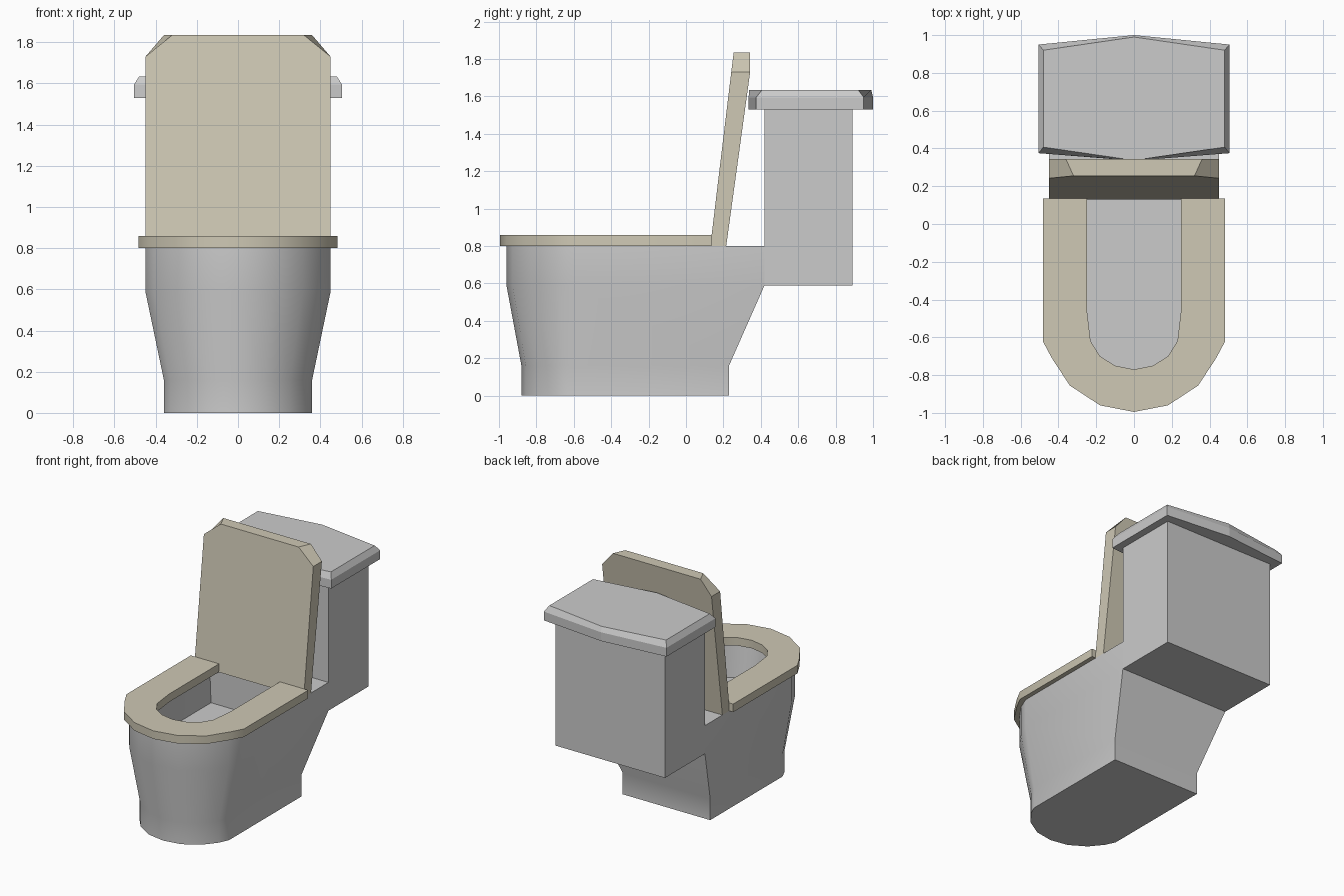
import bpy, bmesh, math

if "Cube" in bpy.data.objects:
    bpy.data.objects.remove(bpy.data.objects["Cube"])


def loft(name, loops, smooth=True, color=None):
    """Bridge closed loops of equal length in order and cap both ends."""
    bm = bmesh.new()
    rings = [[bm.verts.new(p) for p in loop] for loop in loops]
    n = len(rings[0])
    for a, b in zip(rings, rings[1:]):
        for i in range(n):
            j = (i + 1) % n
            bm.faces.new((a[i], a[j], b[j], b[i]))
    bm.faces.new(rings[0][::-1])
    bm.faces.new(rings[-1])
    bmesh.ops.recalc_face_normals(bm, faces=bm.faces[:])
    mesh = bpy.data.meshes.new(name)
    bm.to_mesh(mesh)
    bm.free()
    ob = bpy.data.objects.new(name, mesh)
    bpy.context.collection.objects.link(ob)
    if color:
        mat = bpy.data.materials.get("seat_tan") or bpy.data.materials.new("seat_tan")
        mat.diffuse_color = color
        mat.use_nodes = True
        mat.node_tree.nodes["Principled BSDF"].inputs["Base Color"].default_value = mat.diffuse_color
        mesh.materials.append(mat)
    if smooth:
        bpy.ops.object.select_all(action='DESELECT')
        bpy.context.view_layer.objects.active = ob
        ob.select_set(True)
        bpy.ops.object.shade_smooth_by_angle(angle=math.radians(35))
    return ob


def mirrored(half):
    """Half outline from the right back to the centre front, mirrored to the left."""
    return half + [(-x, y) for x, y in half[-2::-1]]


def u_shape(width, front, shoulder, back):
    arc = [(1, 0), (0.91, 0.27), (0.70, 0.63), (0.37, 0.91), (0, 1)]
    return mirrored([(width, back)] +
                    [(width * u, shoulder + (front - shoulder) * v) for u, v in arc])


def at(outline, z):
    return [(x, y, z) for x, y in outline]


TAN = (0.62, 0.58, 0.46, 1)

# bowl: outside from the foot up, over the rim, then down into the basin
foot = u_shape(0.36, -0.88, -0.62, 0.23)
body = u_shape(0.45, -0.96, -0.60, 0.42)
basin = u_shape(0.33, -0.84, -0.52, 0.14)
basin_floor = u_shape(0.32, -0.80, -0.50, 0.14)
loft("bowl", [at(foot, 0), at(foot, 0.16), at(body, 0.59), at(body, 0.80),
              at(basin, 0.80), at(basin_floor, 0.55)])

# tank
box = [(0.45, 0.42), (0.45, 0.89), (-0.45, 0.89), (-0.45, 0.42)]
loft("tank", [at(box, 0.59), at(box, 1.53)], smooth=False)

# tank lid with a chamfered upper edge
rim = [(0, 0.335), (0.505, 0.375), (0.505, 0.95), (0, 1.0), (-0.505, 0.95), (-0.505, 0.375)]
top = [(0, 0.337), (0.48, 0.407), (0.48, 0.92), (0, 0.99), (-0.48, 0.92), (-0.48, 0.407)]
loft("tank_lid", [at(rim, 1.53), at(rim, 1.595), at(top, 1.635)], smooth=False)

# seat: rectangular section swept around the open U
outer = mirrored([(0.483, 0.135), (0.483, -0.62), (0.435, -0.71), (0.34, -0.855),
                  (0.18, -0.96), (0, -0.995)])
inner = mirrored([(0.25, 0.135), (0.25, -0.45), (0.23, -0.62), (0.18, -0.70),
                  (0.10, -0.75), (0, -0.77)])
loft("seat", [[(*o, 0.80), (*o, 0.86), (*i, 0.86), (*i, 0.80)]
              for o, i in zip(outer, inner)], color=TAN)


# raised seat lid: leaning slab with clipped upper corners
def lid_face(points):
    return points + [(-x, y, z) for x, y, z in points[::-1]]


loft("seat_lid", [
    lid_face([(0.45, 0.13, 0.80), (0.45, 0.242, 1.73), (0.32, 0.255, 1.835)]),
    lid_face([(0.45, 0.215, 0.80), (0.45, 0.343, 1.73), (0.36, 0.343, 1.835)]),
], smooth=False, color=TAN)
